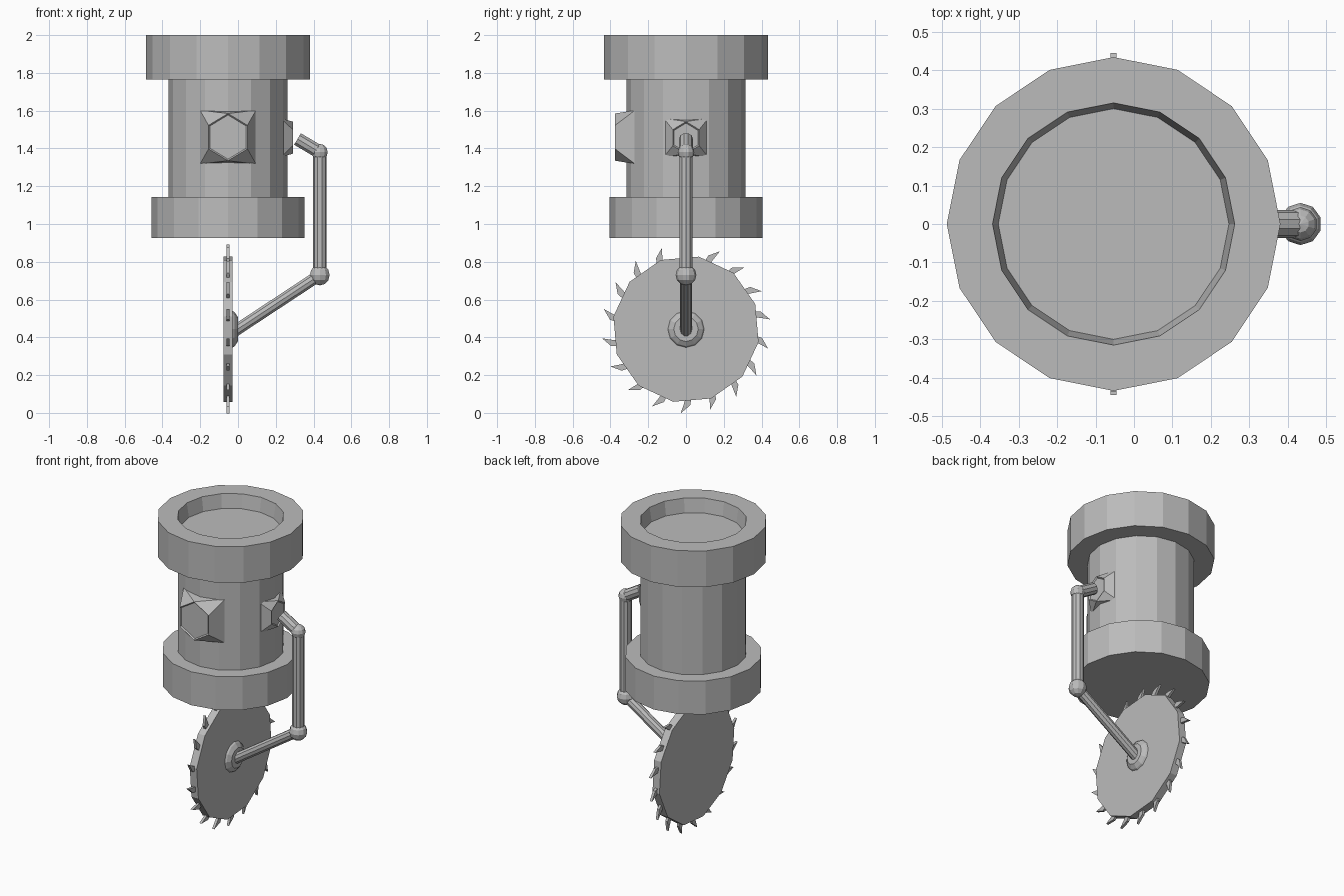
import bpy, bmesh, math
from mathutils import Vector, Matrix

cube = bpy.data.objects.get("Cube")
if cube:
    bpy.data.objects.remove(cube)

grey = bpy.data.materials.new("plain grey")
grey.use_nodes = True
shade = (0.5, 0.5, 0.5, 1)
grey.diffuse_color = shade
grey.node_tree.nodes["Principled BSDF"].inputs["Base Color"].default_value = shade

CX = -0.053                      # centre line of body and saw
TO_X = Matrix.Rotation(math.pi / 2, 4, 'Y')


def finish(name, bm):
    bmesh.ops.recalc_face_normals(bm, faces=bm.faces)
    mesh = bpy.data.meshes.new(name)
    bm.to_mesh(mesh)
    bm.free()
    mesh.materials.append(grey)
    obj = bpy.data.objects.new(name, mesh)
    bpy.context.collection.objects.link(obj)
    return obj


def lathe(name, profile, sides, matrix, turn=0):
    """Stack rings of (radius, height) and cap both ends."""
    bm = bmesh.new()
    rings = []
    for r, h in profile:
        angles = [turn + math.tau * i / sides for i in range(sides)]
        rings.append([bm.verts.new((r * math.cos(a), r * math.sin(a), h)) for a in angles])
    for low, high in zip(rings, rings[1:]):
        for i in range(sides):
            j = (i + 1) % sides
            bm.faces.new((low[i], low[j], high[j], high[i]))
    bm.faces.new(rings[0])
    bm.faces.new(rings[-1])
    bm.transform(matrix)
    return finish(name, bm)


def rod(name, start, end, radius):
    a, b = Vector(start), Vector(end)
    turn = (b - a).to_track_quat('Z', 'Y').to_matrix().to_4x4()
    lathe(name, [(radius, 0), (radius, (b - a).length)], 10, Matrix.Translation(a) @ turn)


def ball(name, centre, radius):
    bm = bmesh.new()
    bmesh.ops.create_uvsphere(bm, u_segments=10, v_segments=6, radius=radius,
                              matrix=Matrix.Translation(centre))
    finish(name, bm)


def socket(name, half_w, half_h, hex_w, hex_h, base, tip, matrix):
    """Square base blending into a raised hexagon with a shallow recess, facing +z."""
    bm = bmesh.new()
    for x in (-half_w, half_w):
        for y in (-half_h, half_h):
            bm.verts.new((x, y, base))
    for i in range(6):
        a = math.pi / 6 + math.tau * i / 6
        bm.verts.new((hex_w * math.cos(a) / math.cos(math.pi / 6), hex_h * math.sin(a), tip))
    bmesh.ops.convex_hull(bm, input=bm.verts)
    bmesh.ops.dissolve_limit(bm, angle_limit=0.02, verts=bm.verts, edges=bm.edges)
    front = max(bm.faces, key=lambda f: f.calc_center_median().z)
    bmesh.ops.inset_region(bm, faces=[front], thickness=0.008, depth=-0.008)
    bm.transform(matrix)
    finish(name, bm)


# Barrel body with a recessed upper collar
body = Matrix.Translation((CX, 0, 0))
lathe("top_collar", [(0.3, 1.765), (0.434, 1.765), (0.434, 2), (0.315, 2), (0.3, 1.91)], 16, body)
lathe("barrel", [(0.315, 1.1), (0.315, 1.8)], 16, body)
lathe("bottom_collar", [(0.405, 0.925), (0.405, 1.142)], 16, body)

# Eye on the front and shoulder socket on the left
face_front = Matrix.Translation((CX, 0, 1.46)) @ Matrix.Rotation(math.pi / 2, 4, 'X')
socket("eye_socket", 0.148, 0.142, 0.103, 0.125, 0.27, 0.375, face_front)
face_left = (Matrix.Translation((CX, 0, 1.457)) @ Matrix.Rotation(math.pi / 2, 4, 'Z')
             @ Matrix.Rotation(math.pi / 2, 4, 'X'))
socket("shoulder_socket", 0.118, 0.103, 0.07, 0.085, 0.28, 0.343, face_left)

# Jointed arm
elbow, wrist, hub = (0.433, 0, 1.38), (0.433, 0, 0.73), (-0.03, 0, 0.425)
rod("upper_arm", (0.315, 0, 1.45), elbow, 0.037)
rod("long_arm", elbow, wrist, 0.036)
rod("lower_arm", wrist, hub, 0.032)
ball("elbow_joint", elbow, 0.044)
ball("wrist_joint", wrist, 0.055)

# Saw blade with hub
blade = Matrix.Translation((CX, 0, 0.443)) @ TO_X
lathe("saw_blade", [(0.39, -0.025), (0.39, 0.025)], 12, blade, math.radians(20))
lathe("saw_hub", [(0.1, 0.02), (0.09, 0.035), (0.065, 0.052)], 12, blade)

# Swept teeth around the blade rim, as (outward, sideways) outlines
tooth = [(0.36, -0.03), (0.405, -0.022), (0.447, 0.028), (0.4, 0.012), (0.36, 0.0)]
bm = bmesh.new()
for i in range(18):
    a = math.tau * (i + 0.5) / 18
    out = Vector((0, math.cos(a), math.sin(a)))
    side = Vector((0, math.sin(a), -math.cos(a)))
    left, right = ([bm.verts.new(Vector((CX + dx, 0, 0.445)) + out * r + side * t)
                    for r, t in tooth] for dx in (-0.008, 0.008))
    bm.faces.new(left)
    bm.faces.new(right)
    for j in range(len(tooth)):
        k = (j + 1) % len(tooth)
        bm.faces.new((left[j], left[k], right[k], right[j]))
finish("saw_teeth", bm)
